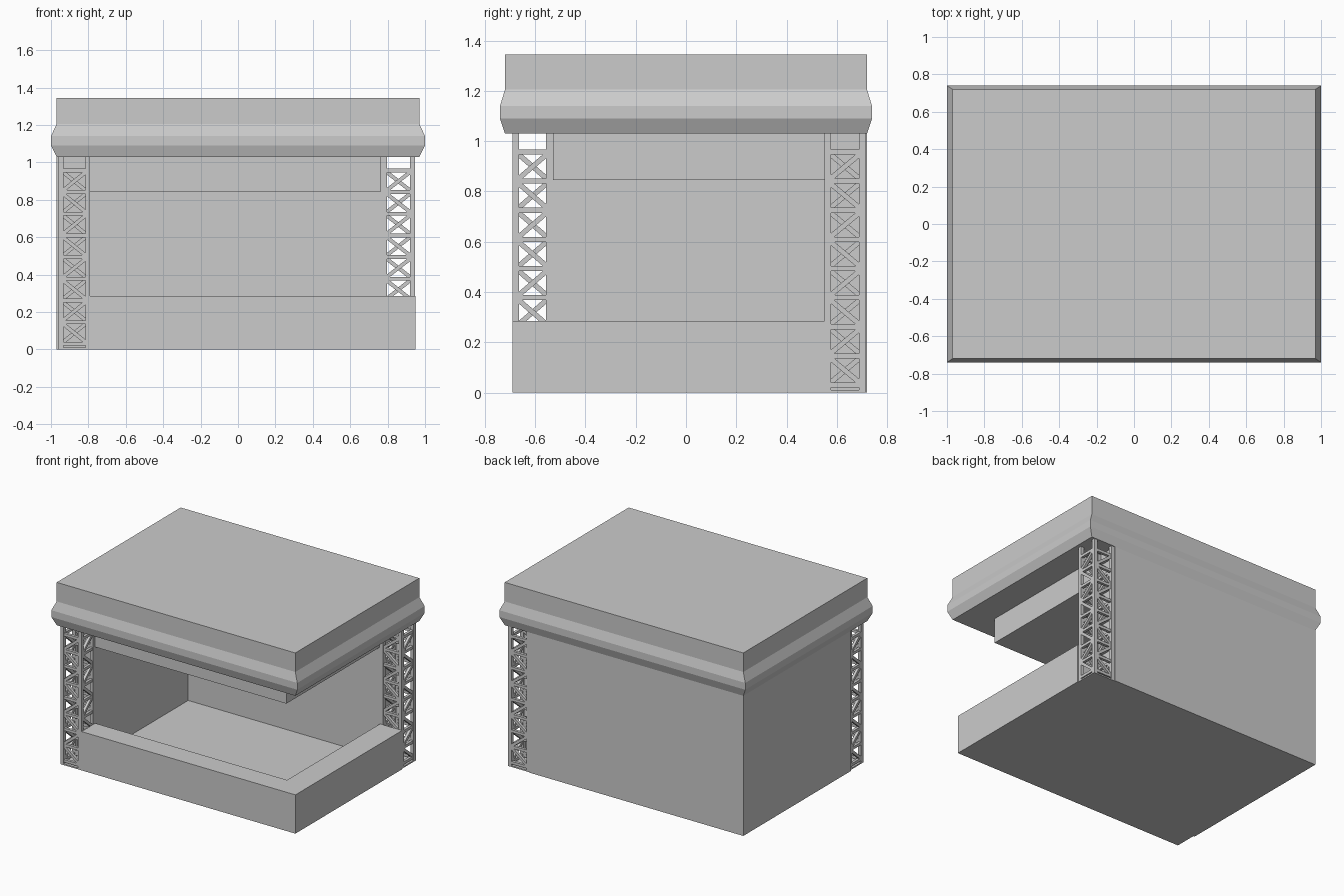
import bpy, bmesh, math
from mathutils import Vector

if "Cube" in bpy.data.objects:
    bpy.data.objects.remove(bpy.data.objects["Cube"])


def finish(bm, name):
    bmesh.ops.recalc_face_normals(bm, faces=bm.faces)
    me = bpy.data.meshes.new(name)
    bm.to_mesh(me)
    bm.free()
    ob = bpy.data.objects.new(name, me)
    bpy.context.collection.objects.link(ob)
    return ob


def add_box(bm, lo, hi):
    vs = bmesh.ops.create_cube(bm, size=1)["verts"]
    for v in vs:
        v.co = Vector([(lo[i] + hi[i]) / 2 + v.co[i] * (hi[i] - lo[i]) for i in range(3)])


def box(name, lo, hi):
    bm = bmesh.new()
    add_box(bm, lo, hi)
    return finish(bm, name)


def add_prism(bm, outline, z0, z1):
    low = [bm.verts.new((x, y, z0)) for x, y in outline]
    high = [bm.verts.new((x, y, z1)) for x, y in outline]
    bm.faces.new(low[::-1])
    bm.faces.new(high)
    n = len(outline)
    for i in range(n):
        j = (i + 1) % n
        bm.faces.new((low[i], low[j], high[j], high[i]))


def add_bar(bm, a, b, t):
    a, b = Vector(a), Vector(b)
    d = b - a
    vs = bmesh.ops.create_cube(bm, size=1)["verts"]
    q = d.to_track_quat('Z', 'Y')
    for v in vs:
        v.co = (a + b) / 2 + q @ Vector((v.co.x * t, v.co.y * t, v.co.z * d.length))


# roof with a bulging cornice
bm = bmesh.new()
rings = []
for x, y, z in [(.97, .72, 1.03), (1, .74, 1.09), (1, .74, 1.14), (.97, .72, 1.205), (.97, .72, 1.345)]:
    rings.append([bm.verts.new((sx * x, sy * y, z)) for sx, sy in [(-1, -1), (1, -1), (1, 1), (-1, 1)]])
for r, s in zip(rings, rings[1:]):
    for i in range(4):
        j = (i + 1) % 4
        bm.faces.new((r[i], r[j], s[j], s[i]))
bm.faces.new(rings[0][::-1])
bm.faces.new(rings[-1])
finish(bm, "roof")

# tall L-shaped wall on the left and back
bm = bmesh.new()
add_prism(bm, [(-.97, -.53), (-.79, -.53), (-.79, .55), (.77, .55), (.77, .72), (-.97, .72)], 0, 1.03)
finish(bm, "tall_wall")

# low L-shaped counter on the front and right
bm = bmesh.new()
add_prism(bm, [(-.79, -.69), (.95, -.69), (.95, .55), (.77, .55), (.77, -.53), (-.79, -.53)], 0, .285)
finish(bm, "counter")

# floor and dropped ceiling
box("floor", (-.79, -.53, 0), (.77, .55, .04))
box("dropped_ceiling", (-.79, -.53, .845), (.765, .55, 1.03))


# lattice corner columns
def column(name, x0, x1, y0, y1):
    bm = bmesh.new()
    t, bar, cells, zlo, zhi = .026, .02, 8, .03, .957
    add_box(bm, (x0, y0, 0), (x1, y1, .01))
    for x in (x0, x1 - t):
        for y in (y0, y1 - t):
            add_box(bm, (x, y, .01), (x + t, y + t, 1.03))
    h = t / 2
    c = [(x0 + h, y0 + h), (x1 - h, y0 + h), (x1 - h, y1 - h), (x0 + h, y1 - h)]
    step = (zhi - zlo) / cells
    for k in range(4):
        a, b = c[k], c[(k + 1) % 4]
        for i in range(cells + 1):
            z = zlo + i * step
            add_bar(bm, (*a, z), (*b, z), bar)
            if i < cells:
                p, q = (a, b) if i % 2 else (b, a)
                add_bar(bm, (*p, z), (*q, z + step), bar)
    finish(bm, name)


column("front_left_column", -.96, -.79, -.69, -.53)
column("back_right_column", .77, .945, .55, .715)
